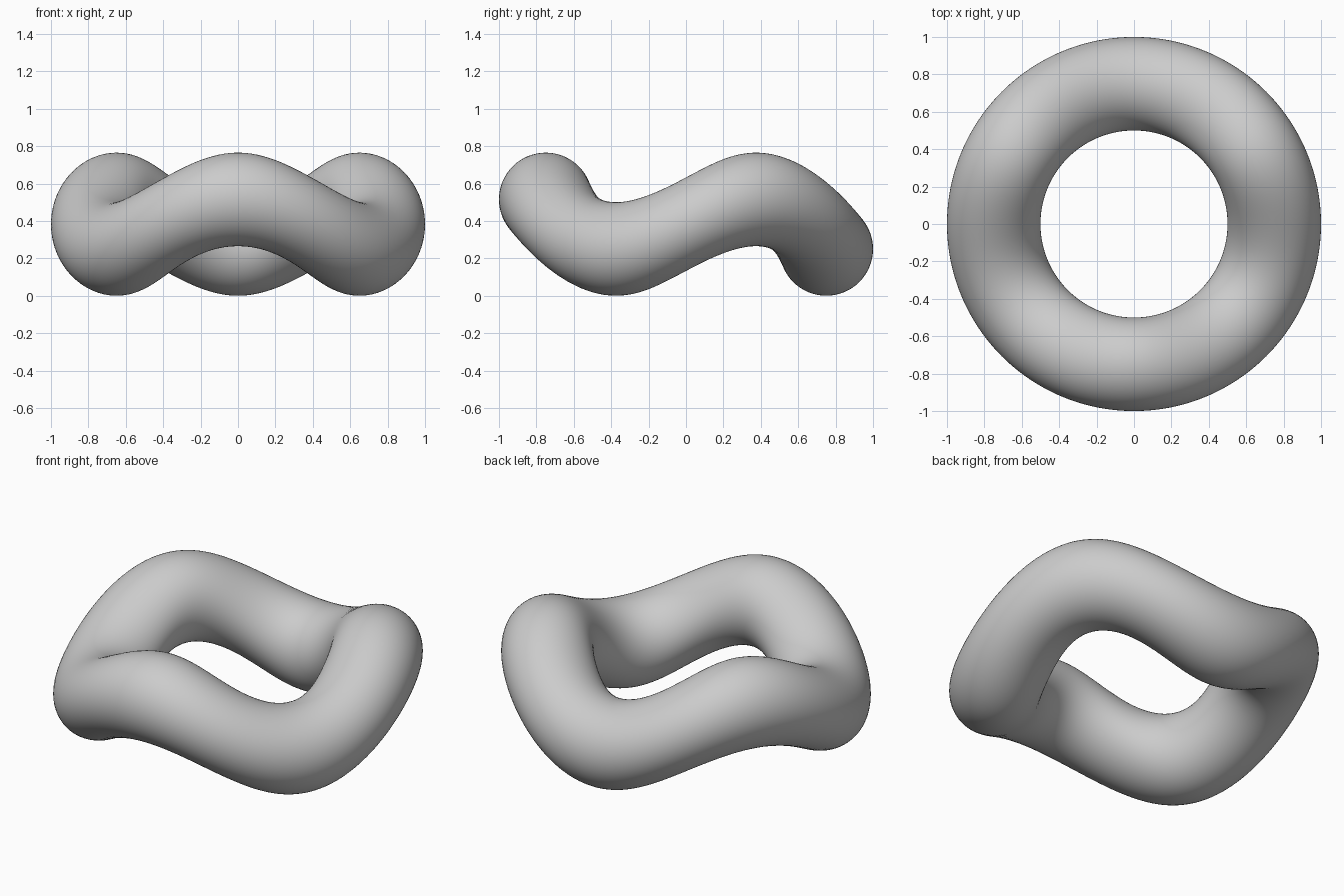
import bpy
import math

RING_RADIUS = 0.75
TUBE_RADIUS = 0.25
WAVE_HEIGHT = 0.1325
WAVES = 3

cube = bpy.data.objects.get("Cube")
if cube:
    bpy.data.objects.remove(cube, do_unlink=True)

# Plain grey material
grey = bpy.data.materials.new("plain_grey")
grey.use_nodes = True
colour = (0.6, 0.6, 0.6, 1)
grey.diffuse_color = colour
grey.node_tree.nodes["Principled BSDF"].inputs["Base Color"].default_value = colour

# Round ring
bpy.ops.mesh.primitive_torus_add(
    major_radius=RING_RADIUS, minor_radius=TUBE_RADIUS,
    major_segments=192, minor_segments=64, location=(0, 0, 0))
ring = bpy.context.object
ring.name = "wavy_ring"
ring.data.materials.append(grey)

# Lift and lower the tube in three waves, with one crest at the front
base = TUBE_RADIUS + WAVE_HEIGHT
for v in ring.data.vertices:
    angle = math.atan2(v.co.y, v.co.x) + math.pi / 2
    v.co.z += base + WAVE_HEIGHT * math.cos(WAVES * angle)
ring.data.update()

bpy.ops.object.shade_smooth()
